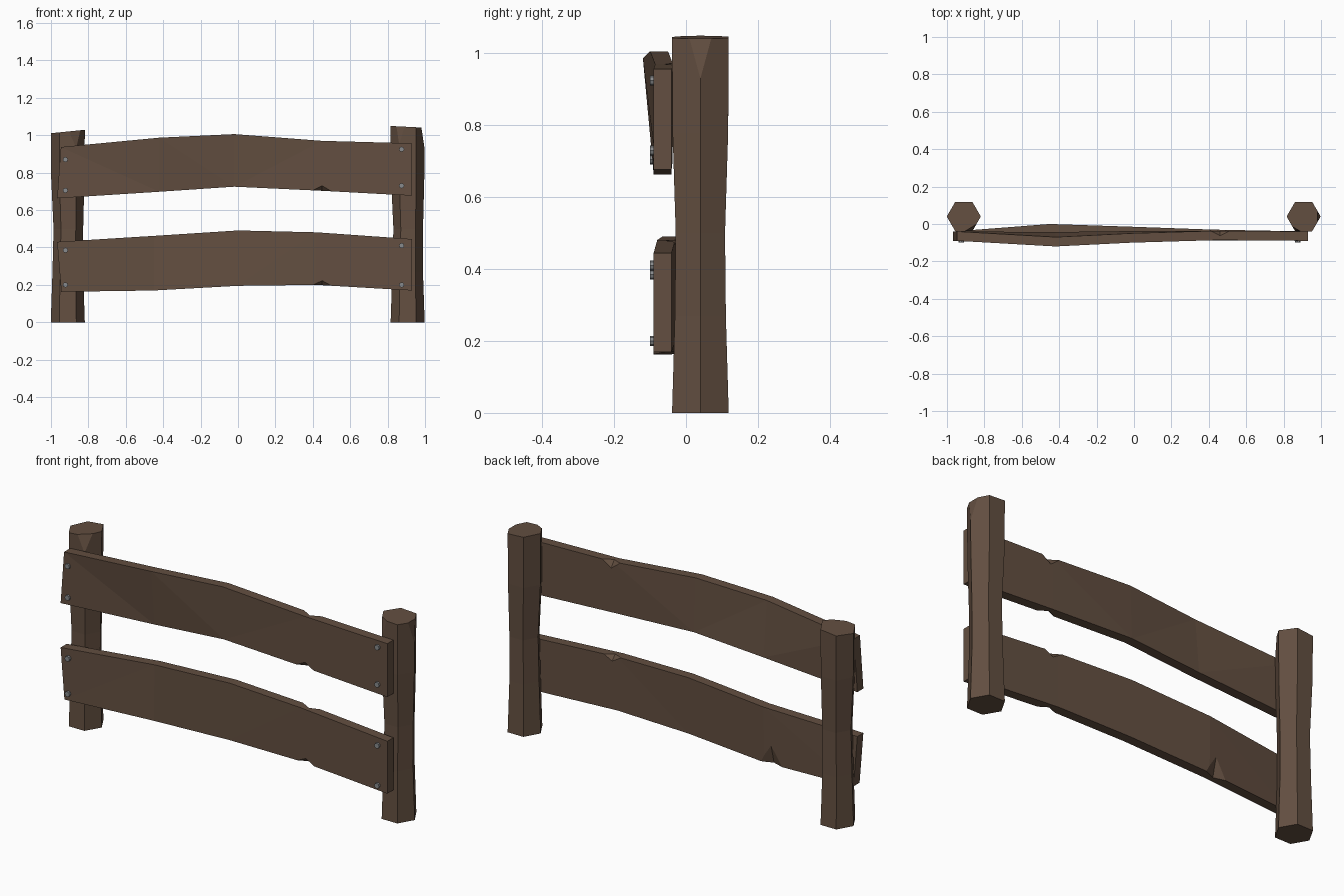
import bpy, bmesh, math
from mathutils import Vector

if "Cube" in bpy.data.objects:
    bpy.data.objects.remove(bpy.data.objects["Cube"])


def material(name, rgb):
    m = bpy.data.materials.new(name)
    m.diffuse_color = (*rgb, 1)
    m.use_nodes = True
    m.node_tree.nodes["Principled BSDF"].inputs["Base Color"].default_value = m.diffuse_color
    return m


WOOD = material("wood", (0.125, 0.078, 0.052))
STEEL = material("steel", (0.25, 0.26, 0.27))


def finish(name, bm, mat):
    bmesh.ops.recalc_face_normals(bm, faces=bm.faces[:])
    me = bpy.data.meshes.new(name)
    bm.to_mesh(me)
    bm.free()
    me.materials.append(mat)
    ob = bpy.data.objects.new(name, me)
    bpy.context.collection.objects.link(ob)
    return ob


def loft(rings):
    """Closed solid through a list of equal-length point rings."""
    bm = bmesh.new()
    vs = [[bm.verts.new(p) for p in r] for r in rings]
    n = len(vs[0])
    for a, b in zip(vs, vs[1:]):
        for i in range(n):
            j = (i + 1) % n
            bm.faces.new((a[i], a[j], b[j], b[i]))
    bm.faces.new(vs[0])
    bm.faces.new(vs[-1])
    return bm


def notch(ob, a, b, c, d):
    """Knock a splinter out of edge a-b, with its valley running from c to d."""
    a, b, c, d = map(Vector, (a, b, c, d))
    m = (c + d) / 2
    pts = [m + (a - m) * 1.6, m + (b - m) * 1.6, c + (c - d) * .5, d + (d - c) * .5]
    bm = bmesh.new()
    vs = [bm.verts.new(p) for p in pts]
    for f in ((0, 1, 2), (0, 1, 3), (0, 2, 3), (1, 2, 3)):
        bm.faces.new([vs[i] for i in f])
    cut = finish("splinter_cutter", bm, WOOD)
    cut.hide_render = True
    mod = ob.modifiers.new("splinter", 'BOOLEAN')
    mod.operation, mod.solver, mod.object = 'DIFFERENCE', 'EXACT', cut
    bpy.context.view_layer.objects.active = ob
    bpy.ops.object.modifier_apply(modifier=mod.name)
    bpy.data.objects.remove(cut)


# Hexagonal posts: waisted, with sloping tops and chipped corners
def post(name, cx, top, slope, chips):
    cy, r = 0.04, 0.091
    rings = []
    for z, s, dx in ((0, 1, 0), (.27, .9, 0), (.5, .87, .003), (.78, .98, 0), (top, 1, 0)):
        ring = []
        for i in range(6):
            a = i * math.pi / 3
            x = r * s * math.cos(a)
            ring.append((cx + dx + x, cy + r * s * math.sin(a),
                         z + (slope * x if z == top else 0)))
        rings.append(ring)
    bm = loft(rings)
    for ang, inset, depth in chips:
        a = math.radians(ang)
        out = Vector((math.cos(a), math.sin(a), 0))
        p = Vector((cx, cy, top)) + out * (r - inset)
        n = (out + Vector((0, 0, inset / depth))).normalized()
        cut = bmesh.ops.bisect_plane(bm, geom=bm.verts[:] + bm.edges[:] + bm.faces[:],
                                     plane_co=p, plane_no=n, clear_outer=True)
        edges = [e for e in cut['geom_cut'] if isinstance(e, bmesh.types.BMEdge)]
        bmesh.ops.holes_fill(bm, edges=edges, sides=0)
    return finish(name, bm, WOOD)


post("left_post", -0.91, 1.02, .1, [(300, .02, .09)])
post("right_post", 0.907, 1.045, -.05, [(0, .018, .12), (240, .014, .1)])


# Warped planks: x top, x bottom, z bottom, z top, front y bottom, front y top
def plank(name, stations, t=.05):
    rings = [[(xb, yb, zb), (xt, yt, zt), (xt, yt + t, zt), (xb, yb + t, zb)]
             for xt, xb, zb, zt, yb, yt in stations]
    bm = loft(rings)
    bmesh.ops.triangulate(bm, faces=bm.faces[:])
    return finish(name, bm, WOOD)


upper = plank("upper_plank", [
    (-.947, -.967, .663, .937, -.09, -.09),
    (-.42, -.42, .698, .987, -.093, -.12),
    (-.02, -.02, .725, 1.006, -.088, -.1),
    (.45, .45, .703, .97, -.087, -.086),
    (.93, .93, .677, .957, -.09, -.09)])
lower = plank("lower_plank", [
    (-.967, -.945, .163, .43, -.09, -.09),
    (-.45, -.45, .17, .462, -.055, -.05),
    (0, 0, .195, .491, -.07, -.065),
    (.42, .42, .2, .481, -.08, -.08),
    (.93, .93, .17, .445, -.09, -.09)])

# Splintered plank edges
notch(upper, (.41, -.037, .973), (.51, -.037, .968), (.46, -.037, .935), (.46, -.062, .969))
notch(upper, (.4, -.087, .706), (.5, -.087, .7), (.45, -.087, .73), (.45, -.06, .703))
notch(lower, (.4, -.03, .481), (.5, -.032, .476), (.45, -.03, .45), (.45, -.055, .479))
notch(lower, (.4, -.08, .2), (.5, -.081, .195), (.45, -.08, .222), (.45, -.055, .198))
notch(lower, (-.55, -.012, .169), (-.43, -.005, .17), (-.49, -.008, .26), (-.49, -.03, .17))

# Bolt heads
for i, (x, z) in enumerate([(-.923, .87), (-.923, .705), (.875, .925), (.875, .73),
                            (-.923, .385), (-.923, .2), (.875, .41), (.875, .2)]):
    bm = loft([[(x + .014 * math.cos(k * math.pi / 4), y, z + .014 * math.sin(k * math.pi / 4))
                for k in range(8)] for y in (-.1, -.075)])
    finish(f"bolt_{i + 1}", bm, STEEL)
